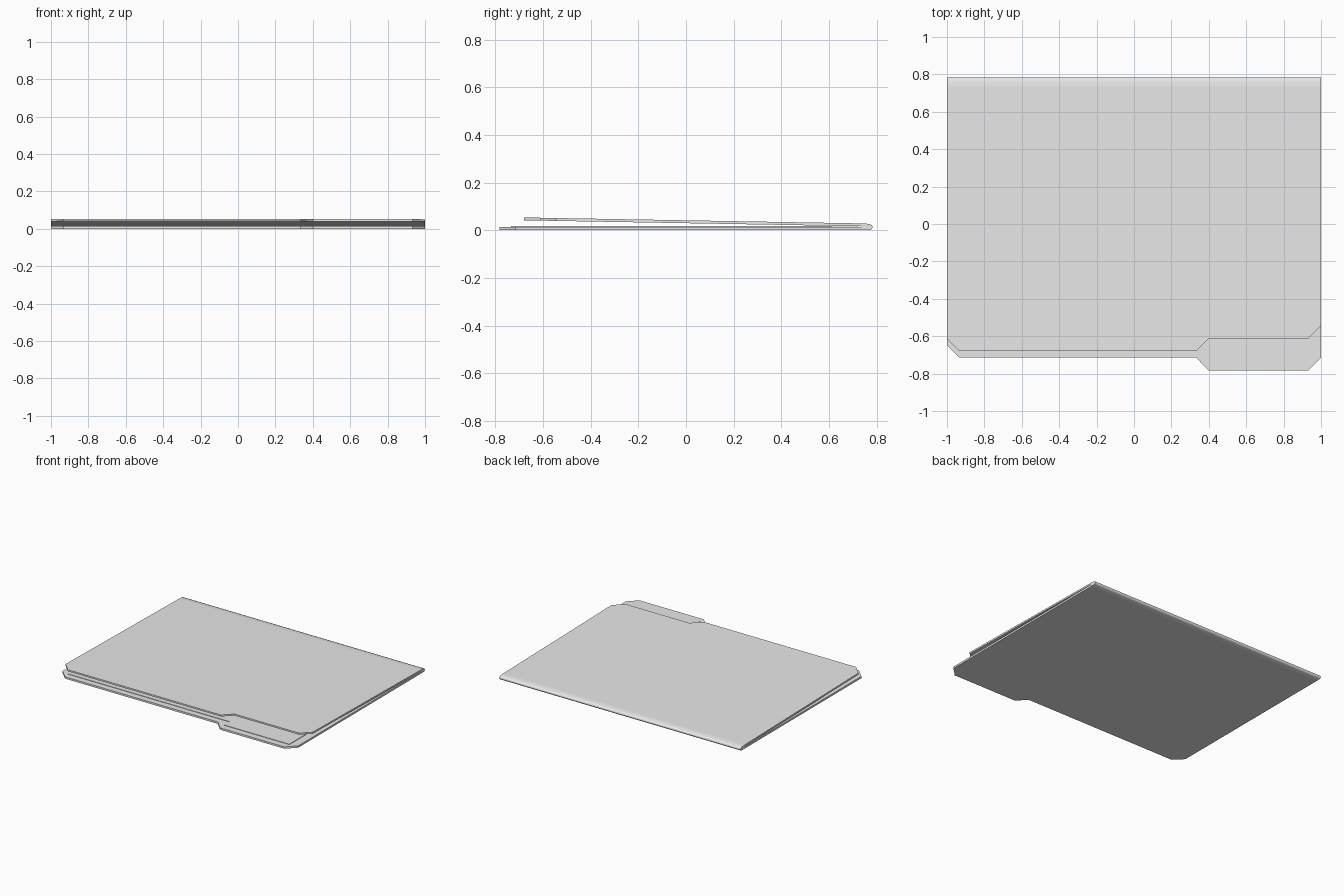
import bpy
import bmesh
import math

if "Cube" in bpy.data.objects:
    bpy.data.objects.remove(bpy.data.objects["Cube"], do_unlink=True)

grey = bpy.data.materials.new("light_grey")
grey.use_nodes = True
grey.diffuse_color = (0.8, 0.8, 0.8, 1)
grey.node_tree.nodes["Principled BSDF"].inputs["Base Color"].default_value = (0.8, 0.8, 0.8, 1)

FOLD_Y = 0.735   # where the flat panels meet the rounded spine
THICK = 0.012


def solid(name, lower, upper):
    """Closed prism between two matching loops of points."""
    bm = bmesh.new()
    a = [bm.verts.new(p) for p in lower]
    b = [bm.verts.new(p) for p in upper]
    bm.faces.new(a)
    bm.faces.new(b)
    n = len(a)
    for i in range(n):
        j = (i + 1) % n
        bm.faces.new((a[i], a[j], b[j], b[i]))
    bmesh.ops.recalc_face_normals(bm, faces=bm.faces)
    mesh = bpy.data.meshes.new(name)
    bm.to_mesh(mesh)
    bm.free()
    mesh.materials.append(grey)
    obj = bpy.data.objects.new(name, mesh)
    bpy.context.collection.objects.link(obj)
    return obj


def panel(name, outline, height, thick):
    """Sheet whose underside follows height(y)."""
    return solid(name,
                 [(x, y, height(y)) for x, y in outline],
                 [(x, y, height(y) + thick) for x, y in outline])


def tabbed_outline(edge, tab):
    """Panel outline with chamfered corners and a tab on the left side."""
    c = 0.067
    return [(-1, FOLD_Y), (-1, edge + c), (-1 + c, edge), (0.333, edge),
            (0.4, tab), (1 - c, tab), (1, tab + c), (1, FOLD_Y)]


def lid_height(y):
    return 0.0165 + (FOLD_Y - y) * 0.0176


# Folder panels: the flat back panel and the slightly open cover
panel("back_panel", tabbed_outline(-0.715, -0.783), lambda y: 0.0, 0.014)
panel("cover_panel", tabbed_outline(-0.68, -0.612), lid_height, THICK)

# Thin sheet lying inside, reaching onto the tab
sheet = [(-0.94, 0.72), (-0.94, -0.67), (0.4, -0.67), (0.4, -0.735),
         (0.94, -0.735), (0.94, 0.72)]
panel("inner_sheet", sheet, lambda y: 0.0135, 0.004)

# Rounded spine joining the two panels
profile = [(FOLD_Y, 0), (0.774, 0), (0.781, 0.006), (0.783, 0.014),
           (0.78, 0.021), (0.768, 0.0265), (FOLD_Y, lid_height(FOLD_Y) + THICK)]
spine = solid("spine", [(-1, y, z) for y, z in profile], [(1, y, z) for y, z in profile])
bpy.ops.object.select_all(action='DESELECT')
spine.select_set(True)
bpy.context.view_layer.objects.active = spine
bpy.ops.object.shade_smooth_by_angle(angle=math.radians(50))
